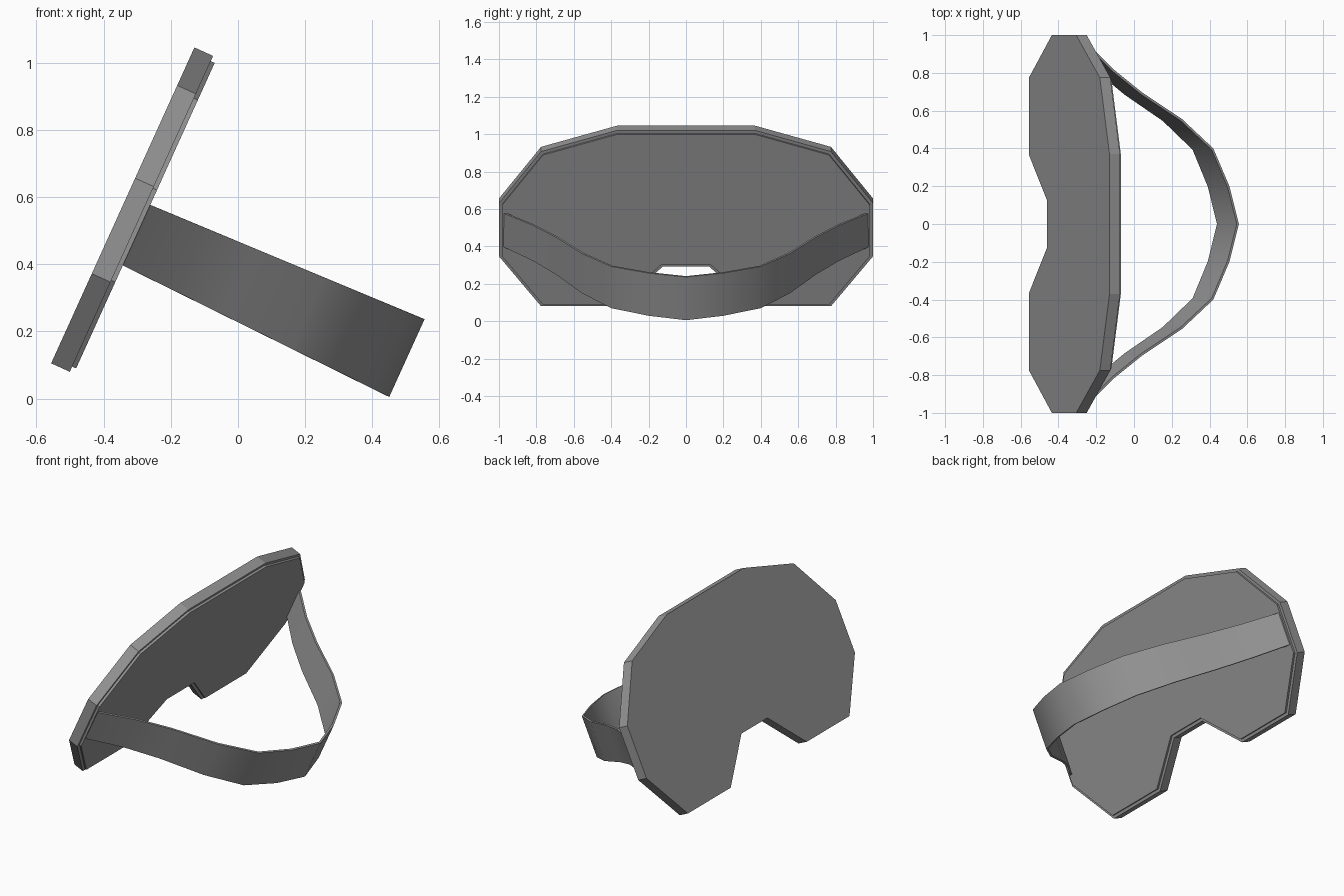
import bpy
import bmesh
from math import radians, sin, cos
from mathutils import Matrix, Vector

if "Cube" in bpy.data.objects:
    bpy.data.objects.remove(bpy.data.objects["Cube"])

TILT = radians(24.4)
UP = Vector((sin(TILT), 0, cos(TILT)))       # up along the tilted mask
BACK = Vector((cos(TILT), 0, -sin(TILT)))    # towards the strap
ORIGIN = Vector((-0.556, 0, 0.105))

grey = bpy.data.materials.new("matte grey")
grey.use_nodes = True
grey.diffuse_color = (0.3, 0.3, 0.3, 1)
grey.node_tree.nodes["Principled BSDF"].inputs["Base Color"].default_value = grey.diffuse_color


def make_object(name, bm):
    bmesh.ops.recalc_face_normals(bm, faces=bm.faces[:])
    mesh = bpy.data.meshes.new(name)
    bm.to_mesh(mesh)
    bm.free()
    mesh.materials.append(grey)
    obj = bpy.data.objects.new(name, mesh)
    bpy.context.collection.objects.link(obj)
    return obj


# Half outline of the mask (width, height), nose notch to brow
HALF = [(0.125, 0.232), (0.365, 0), (0.775, 0), (1, 0.293),
        (1, 0.605), (0.775, 0.908), (0.37, 1.032)]
OUTLINE = [Vector(p) for p in HALF] + [Vector((-y, v)) for y, v in reversed(HALF)]


def inset(points, dist):
    """Move every edge of the counter-clockwise outline inwards."""
    result = []
    for i, p in enumerate(points):
        a = (p - points[i - 1]).normalized()
        b = (points[(i + 1) % len(points)] - p).normalized()
        na, nb = Vector((-a.y, a.x)), Vector((-b.y, b.x))
        result.append(p + (na + nb) * dist / (1 + na.dot(nb)))
    return result


def slab(name, outline, near, far):
    bm = bmesh.new()
    verts = [bm.verts.new(ORIGIN + UP * p.y + BACK * near + Vector((0, p.x, 0)))
             for p in outline]
    face = bm.faces.new(verts)
    out = bmesh.ops.extrude_face_region(bm, geom=[face], use_keep_orig=True)
    moved = [g for g in out["geom"] if isinstance(g, bmesh.types.BMVert)]
    bmesh.ops.translate(bm, verts=moved, vec=BACK * (far - near))
    return make_object(name, bm)


slab("mask_plate", OUTLINE, 0, 0.061)
slab("mask_lining", inset(OUTLINE, 0.017), 0.055, 0.074)

# Head strap: upper edge path (x, y), widening towards the rear
PATH = [(-0.27, 0.983), (-0.11, 0.82), (0.045, 0.695), (0.255, 0.555),
        (0.42, 0.4), (0.505, 0.2), (0.555, 0)]
PATH += [(x, -y) for x, y in reversed(PATH[:-1])]
bm = bmesh.new()
rows = []
for x, y in PATH:
    f = (x + 0.27) / 0.825
    top = bm.verts.new((x, y, 0.58 - 0.344 * f))
    low = bm.verts.new((-0.35 + 0.8 * f, y, 0.4 - 0.395 * f))
    rows.append((top, low))
for (t0, l0), (t1, l1) in zip(rows, rows[1:]):
    bm.faces.new((t0, t1, l1, l0))
strap = make_object("head_strap", bm)
# Thicken inwards, keeping the outer surface in place
middle = min(strap.data.polygons, key=lambda p: abs(p.center.y - 0.1))
solid = strap.modifiers.new("thickness", "SOLIDIFY")
solid.thickness = 0.012
solid.offset = -1 if middle.normal.x > 0 else 1

bpy.ops.object.select_all(action="DESELECT")
strap.select_set(True)
bpy.context.view_layer.objects.active = strap
bpy.ops.object.modifier_apply(modifier="thickness")
bpy.ops.object.shade_smooth_by_angle(angle=radians(40))
